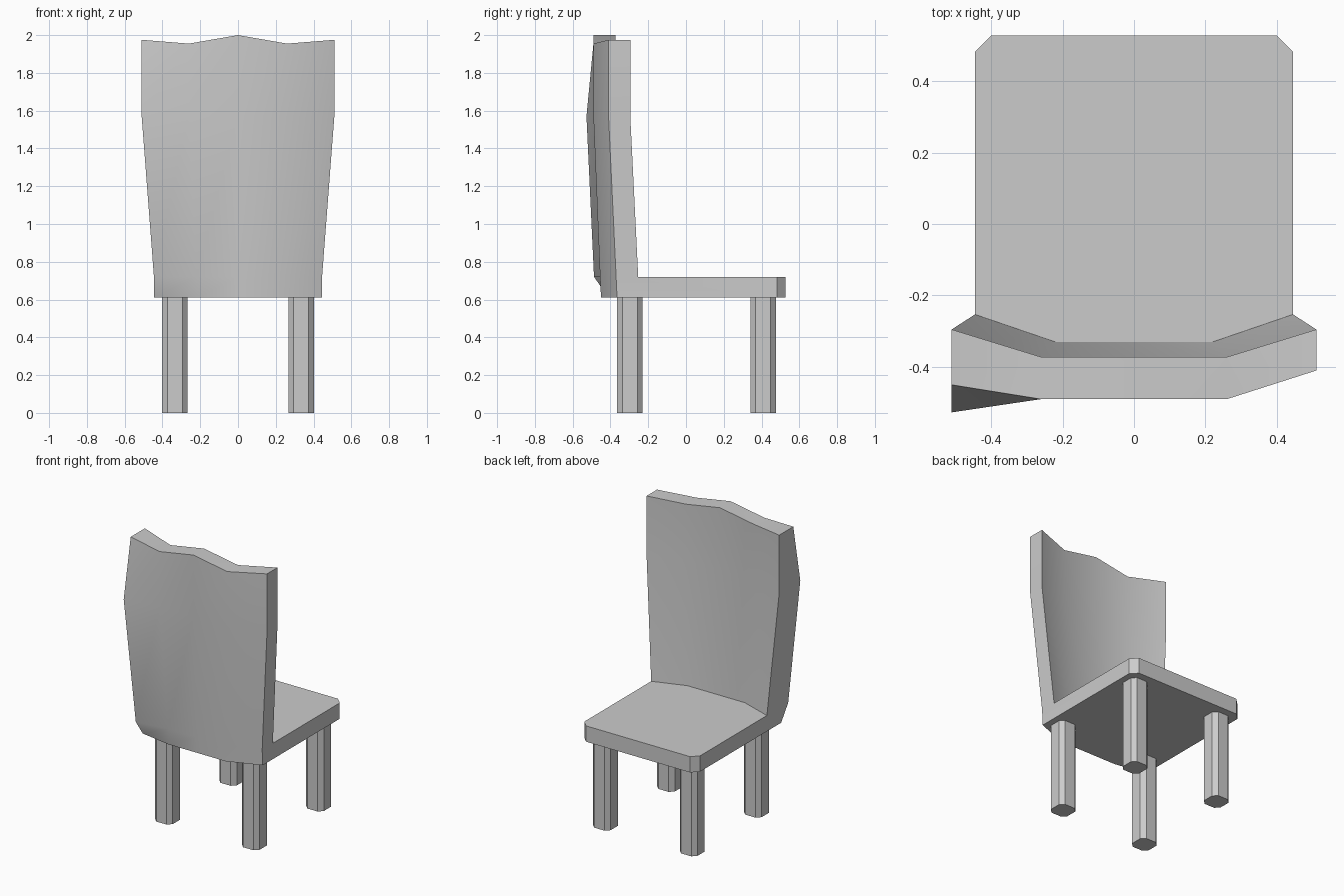
import bpy, bmesh

if "Cube" in bpy.data.objects:
    bpy.data.objects.remove(bpy.data.objects["Cube"])

LOW, SEAT, BEND = 0.61, 0.72, 1.57


def finish(name, bm):
    bmesh.ops.recalc_face_normals(bm, faces=bm.faces)
    mesh = bpy.data.meshes.new(name)
    bm.to_mesh(mesh)
    bm.free()
    obj = bpy.data.objects.new(name, mesh)
    bpy.context.collection.objects.link(obj)
    return obj


# seat and curved backrest as one shell
bm = bmesh.new()
side_x, mid_x = (0.445, 0.445, 0.51, 0.51), (0.22, 0.22, 0.26, 0.26)
zs = (LOW, SEAT, BEND)


def row(level, ys, top=False):
    """Five points across the back: left edge, mid, centre, mid, right edge."""
    sx, mx = side_x[level], mid_x[level]
    z = (1.975, 1.955, 2.0, 1.955, 1.975) if top else [zs[level]] * 5
    return [bm.verts.new(p) for p in zip((-sx, -mx, 0, mx, sx), ys, z)]


# rear surface; its left edge bulges outward
outer = [row(0, (-0.41, -0.45, -0.45, -0.45, -0.365)),
         row(1, (-0.487, -0.455, -0.455, -0.455, -0.37)),
         row(2, (-0.527, -0.49, -0.49, -0.49, -0.41)),
         row(3, (-0.45, -0.49, -0.49, -0.49, -0.41), True)]
inner = [row(1, (-0.253, -0.33, -0.33, -0.33, -0.253)),
         row(2, (-0.295, -0.372, -0.372, -0.372, -0.295)),
         row(3, (-0.295, -0.372, -0.372, -0.372, -0.295), True)]
smooth = []
for a, b in list(zip(outer, outer[1:])) + list(zip(inner, inner[1:])):
    for i in range(4):
        smooth.append(bm.faces.new((a[i], a[i + 1], b[i + 1], b[i])))
for i in range(4):
    bm.faces.new((outer[3][i], outer[3][i + 1], inner[2][i + 1], inner[2][i]))

# seat slab with two clipped corners
rim = ((0.445, 0.482), (0.40, 0.527), (-0.40, 0.527), (-0.445, 0.482))
low, high = [[bm.verts.new((x, y, z)) for x, y in rim] for z in (LOW, SEAT)]
bm.faces.new(inner[0] + high)
bm.faces.new(outer[0] + low)
for i in range(3):
    bm.faces.new((low[i], low[i + 1], high[i + 1], high[i]))

# side edges of backrest and seat
for i, j in ((0, 3), (4, 0)):
    for k in range(2):
        bm.faces.new((outer[k + 1][i], outer[k + 2][i], inner[k + 1][i], inner[k][i]))
    bm.faces.new((outer[0][i], outer[1][i], inner[0][i], high[j], low[j]))
chair = finish("seat_and_backrest", bm)
bpy.context.view_layer.objects.active = chair
chair.select_set(True)
bpy.ops.object.shade_smooth_by_angle(angle=0.6)


# four square legs with clipped vertical corners
def leg(name, cx, cy, h=0.0675, c=0.028):
    bm = bmesh.new()
    k = h - c
    pts = ((h, -k), (h, k), (k, h), (-k, h), (-h, k), (-h, -k), (-k, -h), (k, -h))
    base = bm.faces.new([bm.verts.new((cx + x, cy + y, 0)) for x, y in pts])
    ext = bmesh.ops.extrude_face_region(bm, geom=[base], use_keep_orig=True)
    for v in ext["geom"]:
        if isinstance(v, bmesh.types.BMVert):
            v.co.z = LOW
    finish(name, bm)


for side, x in (("left", -0.334), ("right", 0.334)):
    leg(side + "_backrest_leg", x, -0.297)
    leg(side + "_seat_leg", x, 0.408)
